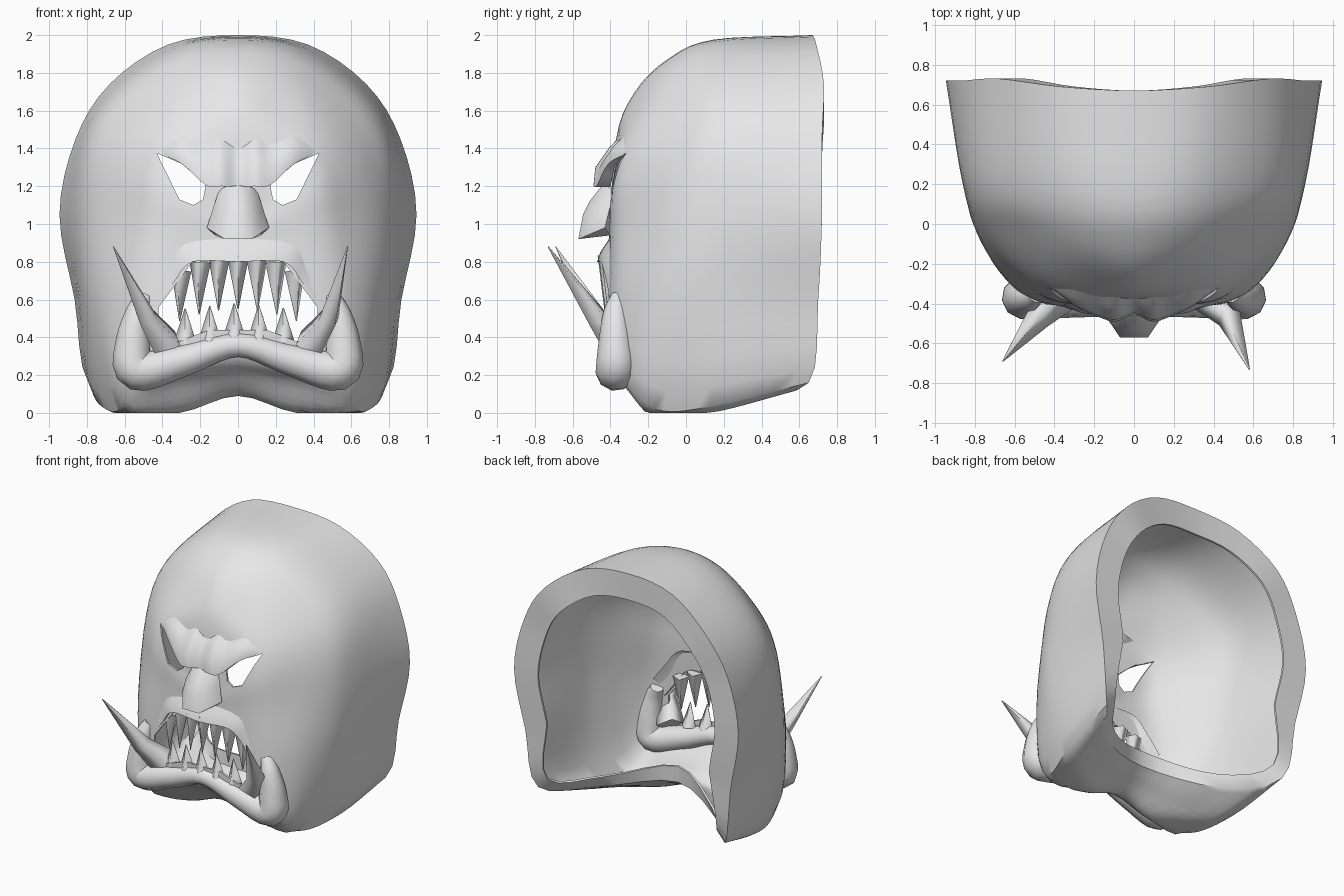
import bpy, bmesh, math
from mathutils import Vector

if "Cube" in bpy.data.objects:
    bpy.data.objects.remove(bpy.data.objects["Cube"], do_unlink=True)

grey = bpy.data.materials.new("plain_grey")
grey.use_nodes = True
grey.diffuse_color = (0.8, 0.8, 0.8, 1)
grey.node_tree.nodes["Principled BSDF"].inputs["Base Color"].default_value = grey.diffuse_color


def activate(obj):
    bpy.ops.object.select_all(action='DESELECT')
    obj.select_set(True)
    bpy.context.view_layer.objects.active = obj


def smooth_path(points, steps, closed=False):
    """Catmull-Rom curve through points of any dimension."""
    p = [Vector(q) for q in points]
    if closed:
        p = [p[-1]] + p + [p[0], p[1]]
    else:
        p = [2 * p[0] - p[1]] + p + [2 * p[-1] - p[-2]]
    out = []
    for a, b, c, d in zip(p, p[1:], p[2:], p[3:]):
        for i in range(steps):
            t = i / steps
            out.append(0.5 * (2 * b + (c - a) * t + (2 * a - 5 * b + 4 * c - d) * t ** 2
                              + (3 * b - a - 3 * c + d) * t ** 3))
    return out if closed else out + [p[-2]]


def add_mesh(name, bm):
    mesh = bpy.data.meshes.new(name)
    bm.to_mesh(mesh)
    bm.free()
    mesh.materials.append(grey)
    obj = bpy.data.objects.new(name, mesh)
    bpy.context.collection.objects.link(obj)
    return obj


def shade(obj, degrees):
    activate(obj)
    bpy.ops.object.shade_smooth_by_angle(angle=math.radians(degrees))


def skin(bm, lines):
    """Quads between neighbouring lines of vertices."""
    for a, b in zip(lines, lines[1:]):
        for i in range(len(a) - 1):
            bm.faces.new((a[i], a[i + 1], b[i + 1], b[i]))


def both_sides(half):
    """Path from the outer end to x = 0, continued to the other side."""
    return half + [(-x, *rest) for x, *rest in half[-2::-1]]


def tube(name, points, roundness=0):
    """Swept tube through (x, y, z, radius) points."""
    curve = bpy.data.curves.new(name, 'CURVE')
    curve.dimensions = '3D'
    curve.fill_mode = 'FULL'
    curve.bevel_depth = 1
    curve.bevel_resolution = roundness
    curve.use_fill_caps = True
    spline = curve.splines.new('POLY')
    spline.points.add(len(points) - 1)
    for sp, (x, y, z, r) in zip(spline.points, points):
        sp.co = (x, y, z, 1)
        sp.radius = r
    curve.materials.append(grey)
    obj = bpy.data.objects.new(name, curve)
    bpy.context.collection.objects.link(obj)
    activate(obj)
    bpy.ops.object.convert(target='MESH')
    obj = bpy.context.view_layer.objects.active
    obj.name = name
    if roundness:
        shade(obj, 60)
    else:
        obj.data.shade_flat()


def overhang(name, half, section):
    """Ridge along (x, y, z, size) stations, blending back into the shell."""
    bm = bmesh.new()
    skin(bm, [[bm.verts.new((x * (1 + k * s), y + dy * s, z + dz * s)) for k, dy, dz in section]
              for x, y, z, s in smooth_path(both_sides(half), 4)])
    bmesh.ops.recalc_face_normals(bm, faces=bm.faces)
    shade(add_mesh(name, bm), 50)


# Head shell: half outlines from crown to chin, back opening to face
outlines = [
    [(0, .67, 2), (.37, .69, 1.95), (.68, .73, 1.74), (.86, .72, 1.45), (.945, .72, 1.05),
     (.865, .7, .6), (.79, .65, .16), (.5, .33, .12), (0, .1, .2)],
    [(0, .14, 1.975), (.32, .17, 1.92), (.64, .2, 1.7), (.81, .2, 1.43), (.86, .2, 1.05),
     (.83, .2, .6), (.74, .2, .05), (.42, .08, .05), (0, 0, .14)],
    [(0, -.1, 1.87), (.28, -.08, 1.81), (.54, -.05, 1.62), (.7, -.05, 1.38), (.77, -.05, 1.05),
     (.78, -.05, .6), (.64, -.12, .01), (.31, -.16, 0), (0, -.16, .09)],
    [(0, -.27, 1.7), (.23, -.26, 1.62), (.42, -.28, 1.46), (.54, -.27, 1.28), (.6, -.26, 1),
     (.65, -.27, .6), (.58, -.3, .14), (.3, -.3, .16), (0, -.3, .2)],
    [(0, -.37, 1.45), (.15, -.37, 1.41), (.29, -.37, 1.31), (.37, -.39, 1.15), (.4, -.39, .95),
     (.44, -.4, .62), (.4, -.41, .36), (.22, -.42, .32), (0, -.42, .36)],
]
rings = []
for half in outlines:
    full = half + [(-x, y, z) for x, y, z in half[-2:0:-1]]
    rings.append(smooth_path(full, 4, True))

bm = bmesh.new()
grid = []
for col in zip(*rings):
    # Rim flange turned in around the back opening
    edge = col[0]
    inward = Vector((-edge.x, 0, 1 - edge.z)).normalized()
    flange = edge + inward * .2 * min(1, .4 + edge.z)
    path = [flange] + smooth_path(list(col) + [(0, -.41, .9)], 5)
    grid.append([bm.verts.new((p.x, p.y, max(p.z, 0))) for p in path])
skin(bm, grid + grid[:1])
bmesh.ops.remove_doubles(bm, verts=bm.verts, dist=.0005)
bmesh.ops.recalc_face_normals(bm, faces=bm.faces)
bm.normal_update()
middle = Vector((0, .2, 1))
if sum(f.normal.dot(f.calc_center_median() - middle) for f in bm.faces) < 0:
    bmesh.ops.reverse_faces(bm, faces=bm.faces)
shell = add_mesh("head_shell", bm)
wall = shell.modifiers.new("wall", 'SOLIDIFY')
wall.thickness = .015
wall.offset = -1
activate(shell)
bpy.ops.object.modifier_apply(modifier="wall")


# Eye and mouth openings
def cut_opening(profile):
    cut = bmesh.new()
    face = cut.faces.new([cut.verts.new((x, -.9, z)) for x, z in profile])
    new = bmesh.ops.extrude_face_region(cut, geom=[face])["geom"]
    bmesh.ops.translate(cut, vec=(0, .85, 0),
                        verts=[g for g in new if isinstance(g, bmesh.types.BMVert)])
    bmesh.ops.recalc_face_normals(cut, faces=cut.faces)
    cutter = add_mesh("opening_cutter", cut)
    cutter.hide_render = True
    mod = shell.modifiers.new("opening", 'BOOLEAN')
    mod.operation = 'DIFFERENCE'
    mod.solver = 'EXACT'
    mod.object = cutter
    activate(shell)
    bpy.ops.object.modifier_apply(modifier="opening")
    bpy.data.objects.remove(cutter, do_unlink=True)


eye = [(.43, 1.375), (.3, 1.32), (.17, 1.21), (.185, 1.13), (.235, 1.1), (.31, 1.13)]
mouth = [(.24, .8), (.33, .68), (.42, .56), (.42, .4), (.36, .36), (.15, .44)]
for side in (1, -1):
    cut_opening([(side * x, z) for x, z in eye])
cut_opening(mouth + [(-x, z) for x, z in reversed(mouth)])
shade(shell, 40)

# Brow and upper lip
overhang("brow", [(.44, -.3, 1.38, .1), (.3, -.41, 1.32, .5), (.17, -.47, 1.205, .9),
                  (.09, -.49, 1.2, 1), (0, -.455, 1.2, 1)],
         [(0, .19, .32), (0, .08, .2), (0, .01, .1), (0, 0, 0), (0, .08, 0)])
overhang("upper_lip", [(.43, -.4, .57, .8), (.34, -.42, .69, .9), (.24, -.45, .8, 1), (0, -.47, .8, 1)],
         [(.25, .075, .14), (.1, .015, .05), (0, 0, 0), (0, .07, 0)])

# Lower lip
lip = [(.49, -.35, .62, .045), (.53, -.37, .52, .07), (.555, -.37, .37, .095),
       (.53, -.37, .225, .11), (.28, -.385, .28, .085), (0, -.4, .36, .065)]
tube("lower_lip", smooth_path(both_sides(lip), 5), 3)

# Nose
nose_bm = bmesh.new()
for x, y, z in [(.04, -.44, 1.21), (.02, -.51, 1.12), (.05, -.545, 1.05), (.13, -.44, 1.09),
                (.165, -.43, .98), (.07, -.57, .92), (.12, -.4, .94), (.1, -.38, 1.18)]:
    for side in (1, -1):
        nose_bm.verts.new((side * x, y, z))
bmesh.ops.convex_hull(nose_bm, input=nose_bm.verts)
shade(add_mesh("nose", nose_bm), 50)

# Teeth
for i in range(7):
    x = (i - 3) * .1
    y = -.41 + .5 * x * x
    tube("upper_tooth", [(x, y, .83 - .9 * x * x, .058), (x * 1.03, y - .02, .55 - .7 * x * x, .003)])
for i in range(5):
    x = -.28 + .13 * i
    y = -.4 + .4 * x * x
    tube("lower_tooth", [(x, y, .4 - .1 * abs(x), .06), (x, y - .02, .58 - .1 * abs(x), .003)])

# Tusks
for name, side, tip in (("left_tusk", 1, (.58, -.73, .88)), ("right_tusk", -1, (-.66, -.69, .88))):
    tube(name, [(side * .38, -.36, .36, .1), (side * .48, -.47, .5, .065), tip + (.003,)])
